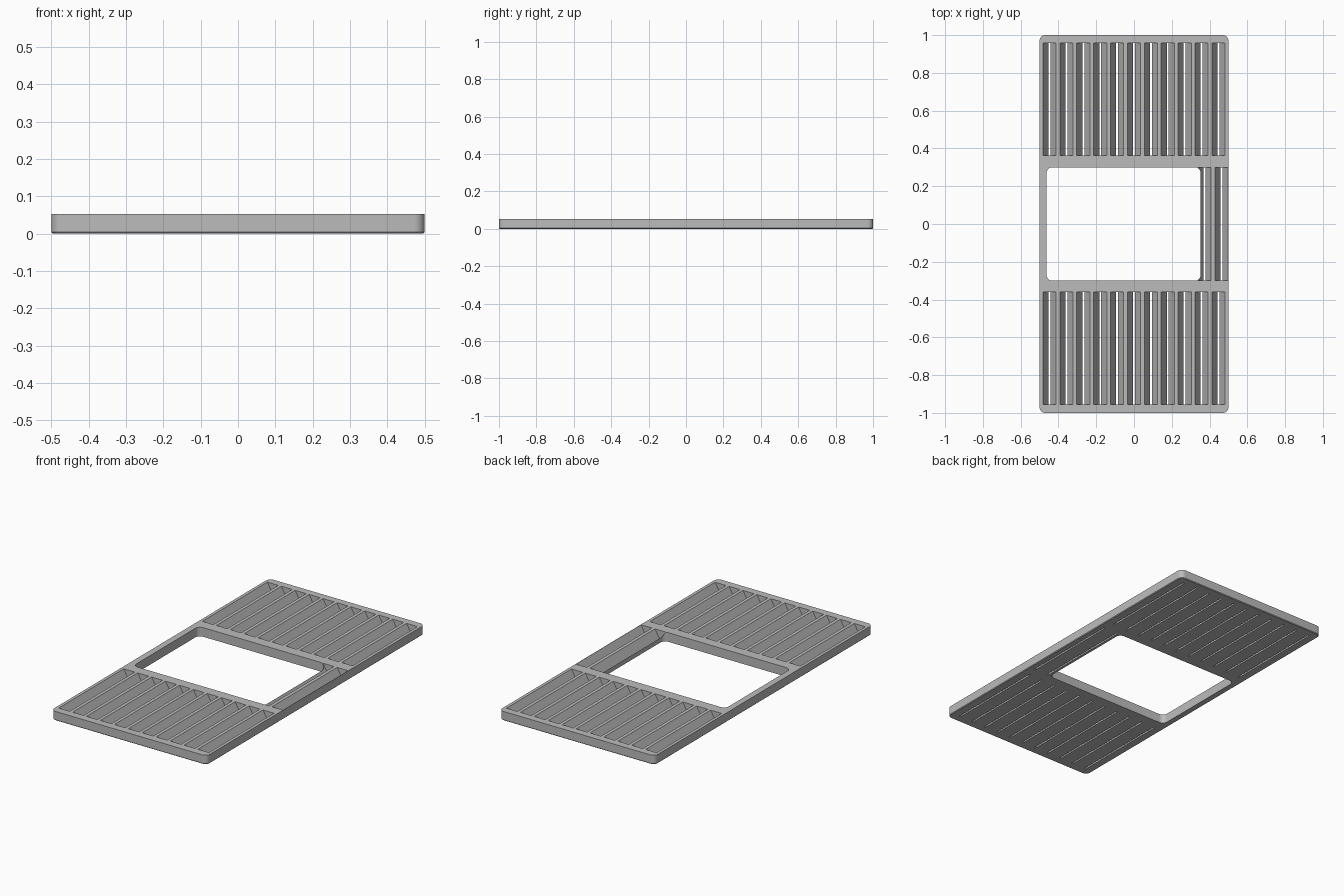
import bpy, bmesh, math

cube = bpy.data.objects.get("Cube")
if cube:
    bpy.data.objects.remove(cube, do_unlink=True)

HEIGHT = 0.053
PITCH = 0.0894
TOP_W, SLOT_W = 0.07, 0.01

grey = bpy.data.materials.new("plain grey")
grey.use_nodes = True
colour = (0.5, 0.5, 0.5, 1)
grey.diffuse_color = colour
grey.node_tree.nodes["Principled BSDF"].inputs["Base Color"].default_value = colour


def to_object(name, bm):
    bmesh.ops.recalc_face_normals(bm, faces=bm.faces)
    mesh = bpy.data.meshes.new(name)
    bm.to_mesh(mesh)
    bm.free()
    mesh.materials.append(grey)
    ob = bpy.data.objects.new(name, mesh)
    bpy.context.collection.objects.link(ob)
    return ob


def rounded_ring(bm, x0, x1, y0, y1, r, z, inset=0, steps=8):
    """Ring of vertices around a rectangle with round corners."""
    corners = [(x1 - r, y1 - r), (x0 + r, y1 - r), (x0 + r, y0 + r), (x1 - r, y0 + r)]
    ring = []
    for q, (cx, cy) in enumerate(corners):
        for i in range(steps + 1):
            a = math.pi / 2 * (q + i / steps)
            ring.append(bm.verts.new((cx + (r - inset) * math.cos(a),
                                      cy + (r - inset) * math.sin(a), z)))
    return ring


def rounded_slab(name, rect, r, levels):
    """Stack of rounded rings; each level is (z, inset)."""
    bm = bmesh.new()
    rings = [rounded_ring(bm, *rect, r, z, inset) for z, inset in levels]
    for low, high in zip(rings, rings[1:]):
        for i in range(len(low)):
            j = (i + 1) % len(low)
            bm.faces.new((low[i], low[j], high[j], high[i]))
    bm.faces.new(rings[0])
    bm.faces.new(rings[-1])
    return to_object(name, bm)


def add_groove(bm, x, y0, y1):
    """Tapered trough, wide on top and a narrow slot underneath."""
    slope = (TOP_W - SLOT_W) / 2 / HEIGHT
    over = 0.002
    low, high = SLOT_W / 2 - slope * over, TOP_W / 2 + slope * over
    section = [(-low, -over), (low, -over), (high, HEIGHT + over), (-high, HEIGHT + over)]
    ends = [[bm.verts.new((x + dx, y, z)) for dx, z in section] for y in (y0, y1)]
    for end in ends:
        bm.faces.new(end)
    for i in range(4):
        j = (i + 1) % 4
        bm.faces.new((ends[0][i], ends[0][j], ends[1][j], ends[1][i]))


# Plate with a fine chamfer along its lower edge
plate = rounded_slab("grate_plate", (-0.5, 0.5, -1, 1), 0.03,
                     [(0, 0.004), (0.004, 0), (HEIGHT, 0)])

# Window cutter
window = rounded_slab("window_cutter", (-0.463, 0.353, -0.3, 0.3), 0.03,
                      [(-0.05, 0), (0.1, 0)])

# Groove cutters: eleven in each end bank, two beside the window
bm = bmesh.new()
for i in range(-5, 6):
    for y0, y1 in ((0.362, 0.958), (-0.956, -0.359)):
        add_groove(bm, i * PITCH, y0, y1)
for x in (0.373, 0.463):
    add_groove(bm, x, -0.299, 0.299)
grooves = to_object("groove_cutter", bm)

for cutter in (window, grooves):
    cutter.hide_render = True
    mod = plate.modifiers.new(cutter.name, 'BOOLEAN')
    mod.operation = 'DIFFERENCE'
    mod.solver = 'EXACT'
    mod.object = cutter

# Bake the cuts into the plate and drop the cutters
bpy.context.view_layer.update()
graph = bpy.context.evaluated_depsgraph_get()
cut_mesh = bpy.data.meshes.new_from_object(plate.evaluated_get(graph))
plate.modifiers.clear()
plate.data = cut_mesh
for cutter in (window, grooves):
    bpy.data.objects.remove(cutter, do_unlink=True)

bpy.ops.object.select_all(action='DESELECT')
plate.select_set(True)
bpy.context.view_layer.objects.active = plate
bpy.ops.object.shade_smooth_by_angle(angle=math.radians(30))
